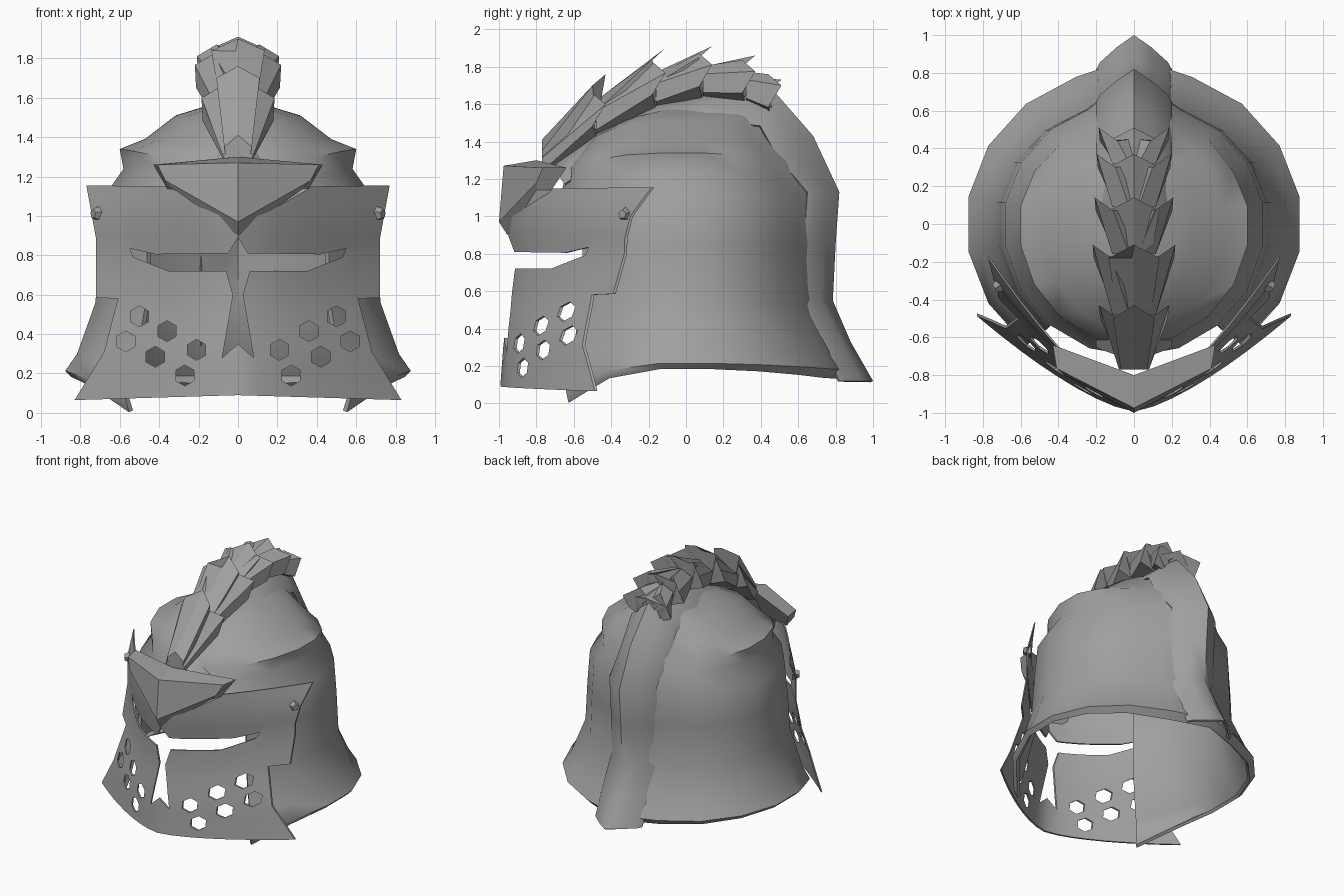
import bpy, bmesh, math
from mathutils import Vector, Matrix

cube = bpy.data.objects.get("Cube")
if cube:
    bpy.data.objects.remove(cube, do_unlink=True)

steel = bpy.data.materials.new("grey_steel")
steel.use_nodes = True
steel.diffuse_color = (0.35, 0.35, 0.35, 1)
steel.node_tree.nodes["Principled BSDF"].inputs["Base Color"].default_value = (0.35, 0.35, 0.35, 1)


def add(name, verts, faces, fix=True):
    me = bpy.data.meshes.new(name)
    me.from_pydata([tuple(v) for v in verts], [], faces)
    if fix:
        bm = bmesh.new()
        bm.from_mesh(me)
        bmesh.ops.recalc_face_normals(bm, faces=bm.faces)
        bm.to_mesh(me)
        bm.free()
    me.materials.append(steel)
    ob = bpy.data.objects.new(name, me)
    bpy.context.collection.objects.link(ob)
    return ob


def bake(ob):
    """Replace the mesh by its modified result."""
    bpy.context.view_layer.update()
    deps = bpy.context.evaluated_depsgraph_get()
    me = bpy.data.meshes.new_from_object(ob.evaluated_get(deps))
    ob.modifiers.clear()
    ob.data = me
    me.materials.clear()
    me.materials.append(steel)
    me.polygons.foreach_set("material_index", [0] * len(me.polygons))


def smooth(ob, angle):
    ob.data.polygons.foreach_set("use_smooth", [True] * len(ob.data.polygons))
    ob.data.set_sharp_from_angle(angle=math.radians(angle))


def thicken(ob, t):
    mod = ob.modifiers.new("thickness", 'SOLIDIFY')
    mod.thickness = t
    mod.offset = -1
    bake(ob)
    smooth(ob, 60)


def loft(name, rows, keep=lambda r, c: True):
    n = len(rows[0])
    faces = [(r * n + c, (r + 1) * n + c, (r + 1) * n + c + 1, r * n + c + 1)
             for r in range(len(rows) - 1) for c in range(n - 1) if keep(r, c)]
    return add(name, [p for row in rows for p in row], faces, fix=False)


def prisms(name, outlines, y0, y1):
    verts, faces = [], []
    for pts in outlines:
        b, n = len(verts), len(pts)
        verts += [(x, y, z) for y in (y0, y1) for x, z in pts]
        faces += [tuple(range(b, b + n)), tuple(range(b + 2 * n - 1, b + n - 1, -1))]
        faces += [(b + i, b + n + i, b + n + (i + 1) % n, b + (i + 1) % n) for i in range(n)]
    return add(name, verts, faces)


def mirrored(pts):
    """Close a half outline whose first and last points lie on the centre line."""
    return pts + [(-x, z) for x, z in pts[-2:0:-1]]


# Skull shell: z at side, back, front; half width; back and front reach; back ridge
LEVELS = [(.185, .13, -.22, .86, .78, -.82, .84), (.215, .18, -.10, .89, .83, -.84, .88),
          (.30, .28, .10, .83, .77, -.80, .85), (.56, .52, .50, .735, .65, -.74, .76),
          (.85, .85, .85, .715, .65, -.72, .78), (1.10, 1.10, 1.10, .69, .65, -.70, .80),
          (1.24, 1.20, 1.15, .59, .61, -.66, .77), (1.34, 1.29, 1.25, .61, .55, -.64, .73),
          (1.39, 1.41, 1.33, .48, .48, -.58, .67), (1.51, 1.54, 1.42, .32, .40, -.50, .58),
          (1.56, 1.59, 1.50, .15, .30, -.35, .50), (1.60, 1.60, 1.60, .01, .01, -.01, .01)]
rows = []
for zs, zb, zf, w, yb, yf, ridge in LEVELS:
    row = []
    for i in range(-9, 10):
        t = math.radians(i * 20)
        c = math.cos(t)
        if c > 0:
            y, z = yb * c if i else ridge, zs + (zb - zs) * c ** 2
        else:
            y, z = -yf * c, zs + (zf - zs) * (-c) ** 3
        row.append((w * math.sin(t), y, z))
    rows.append(row)
shell = loft("skull_shell", rows, lambda r, c: r >= 5 or 2 <= c < 16)
bm = bmesh.new()
bm.from_mesh(shell.data)
bmesh.ops.remove_doubles(bm, verts=bm.verts, dist=0.0005)
bm.to_mesh(shell.data)
bm.free()
thicken(shell, 0.025)

# Raised spine strip from the nape over the top to the brow: y, z, depth of its sides
PATH = [(1.0, .12, .18), (.88, .33, .15), (.785, .55, .17), (.80, .85, .17), (.82, 1.13, .17),
        (.68, 1.43, .22), (.47, 1.67, .20), (.1, 1.66, .14), (-.15, 1.61, .14),
        (-.46, 1.46, .12), (-.72, 1.27, .12)]
rows = []
for i, (y, z, depth) in enumerate(PATH):
    a, b = PATH[max(i - 1, 0)], PATH[min(i + 1, len(PATH) - 1)]
    d = Vector((b[0] - a[0], b[1] - a[1])).normalized()
    n = Vector((d.y, -d.x)) * depth if z > 1.2 else Vector((depth, 0))
    rows.append([(x, y - n.x * h, z - n.y * h) for x, h in
                 ((-.20, 1), (-.18, .8), (-.09, .35), (0, 0), (.09, .35), (.18, .8), (.20, 1))])
thicken(loft("spine_strip", rows), 0.015)

# Crest: three rows of overlapping scales fanned around one arched axis
AXIS = [(-.77, 1.27), (-.48, 1.50), (-.16, 1.65), (.09, 1.70), (.32, 1.67), (.46, 1.60)]
HIGH_FRONT = [.14, .12, .12, .10, .08]
HIGH_BACK = [.26, .25, .21, .19, .13]


def scale(name, i, roll, h0, h1, w0, w1):
    turn = Matrix.Rotation(roll, 3, 'Y')
    verts = []
    for (y, z), h, w, tip, side in ((AXIS[i], h0, w0, 0, 0), (AXIS[i + 1], h1, w1, .05, -.02)):
        for s, k, l in ((-w * .7, -.03, 0), (-w, h - .06, side), (0, h, tip),
                        (w, h - .06, side), (w * .7, -.03, 0)):
            verts.append(turn @ Vector((s, 0, k)) + Vector((0, y + l, z)))
    faces = [(j, (j + 1) % 5, 5 + (j + 1) % 5, 5 + j) for j in range(5)]
    add(name, verts, faces + [(4, 3, 2, 1, 0), (5, 6, 7, 8, 9)])


for i in range(5):
    scale(f"crest_scale_{i + 1}", i, 0, HIGH_FRONT[i], HIGH_BACK[i],
          .07 if i == 0 else .09, .11 if i == 0 else .135)
    for side, s in (("left", 1), ("right", -1)):
        scale(f"{side}_crest_scale_{i + 1}", i, s * math.radians(62),
              .09 if i == 0 else .13, .21 if i == 0 else .26 - .012 * i, .05 if i == 0 else .08, .10)

# Visor: flat slab, trimmed and pierced, then bent round the face
FRONT = [(0, -1.0, .64), (.33, -.975, .73), (.58, -.935, .86), (.80, -.93, .95),
         (1.0, -.97, 1.02), (1.2, -.98, 1.18)]


def visor_y(x, z):
    z = min(max(z, 0), 1.199)
    for a, b in zip(FRONT, FRONT[1:]):
        if z <= b[0]:
            f = (z - a[0]) / (b[0] - a[0])
            return a[1] + f * (b[1] - a[1]) + (a[2] + f * (b[2] - a[2])) * abs(x) ** 1.4


visor = prisms("visor", [[(-.95, 0), (.95, 0), (.95, 1.3), (-.95, 1.3)]], 0, .015)
bm = bmesh.new()
bm.from_mesh(visor.data)
cuts = [((i * .1, 0, 0), (1, 0, 0)) for i in range(-9, 10)]
cuts += [((0, 0, i * .1), (0, 0, 1)) for i in range(1, 13)]
for co, no in cuts:
    bmesh.ops.bisect_plane(bm, geom=bm.verts[:] + bm.edges[:] + bm.faces[:], plane_co=co, plane_no=no)
bm.to_mesh(visor.data)
bm.free()

outline = mirrored([(0, .09), (.83, .065), (.68, .31), (.61, .58), (.72, .585),
                    (.72, .88), (.77, 1.155), (0, 1.145)])
sight = mirrored([(0, .89), (.05, .81), (.42, .805), (.55, .835), (.53, .79), (.35, .72),
                  (.06, .72), (.025, .6), (.08, .28), (0, .35)])
holes = [sight]
for x, z in ((.50, .49), (.36, .415), (.57, .363), (.42, .285), (.21, .32), (.27, .19)):
    for s in (1, -1):
        holes.append([(s * x + .053 * math.sin(k * math.pi / 3), z + .053 * math.cos(k * math.pi / 3))
                      for k in range(6)])
for shapes, op in (([outline], 'INTERSECT'), (holes, 'DIFFERENCE')):
    cutter = prisms("cutter", shapes, -.2, .2)
    cutter.hide_render = True
    mod = visor.modifiers.new("cut", 'BOOLEAN')
    mod.operation, mod.solver, mod.object = op, 'EXACT', cutter
    bake(visor)
    bpy.data.objects.remove(cutter, do_unlink=True)
for v in visor.data.vertices:
    v.co.y += visor_y(v.co.x, v.co.z)
smooth(visor, 40)

# Brow peak: folded plate standing proud above the sight
middle = [(0, -.955, .90), (0, -1.0, .97), (0, -.975, 1.27), (0, -.80, 1.30), (0, -.94, 1.05)]
end = [(.33, -.80, 1.14), (.37, -.80, 1.18), (.41, -.765, 1.26), (.43, -.64, 1.26), (.36, -.72, 1.14)]
verts = [(-x, y, z) for x, y, z in end] + middle + end
faces = [(r + j, r + (j + 1) % 5, r + 5 + (j + 1) % 5, r + 5 + j) for r in (0, 5) for j in range(5)]
add("brow_peak", verts, faces + [(0, 1, 2, 3, 4), (14, 13, 12, 11, 10)])

# Visor pivot rivets
for side, s in (("left", 1), ("right", -1)):
    bm = bmesh.new()
    bmesh.ops.create_cone(bm, cap_ends=True, segments=5, radius1=.045, radius2=.025, depth=.05)
    out = Vector((s * .84, -.54, 0))
    bm.transform(Matrix.Translation((s * .715, visor_y(.715, 1.01), 1.01))
                 @ out.to_track_quat('Z', 'Y').to_matrix().to_4x4())
    rivet = add(side + "_rivet", [], [], fix=False)
    bm.to_mesh(rivet.data)
    bm.free()
